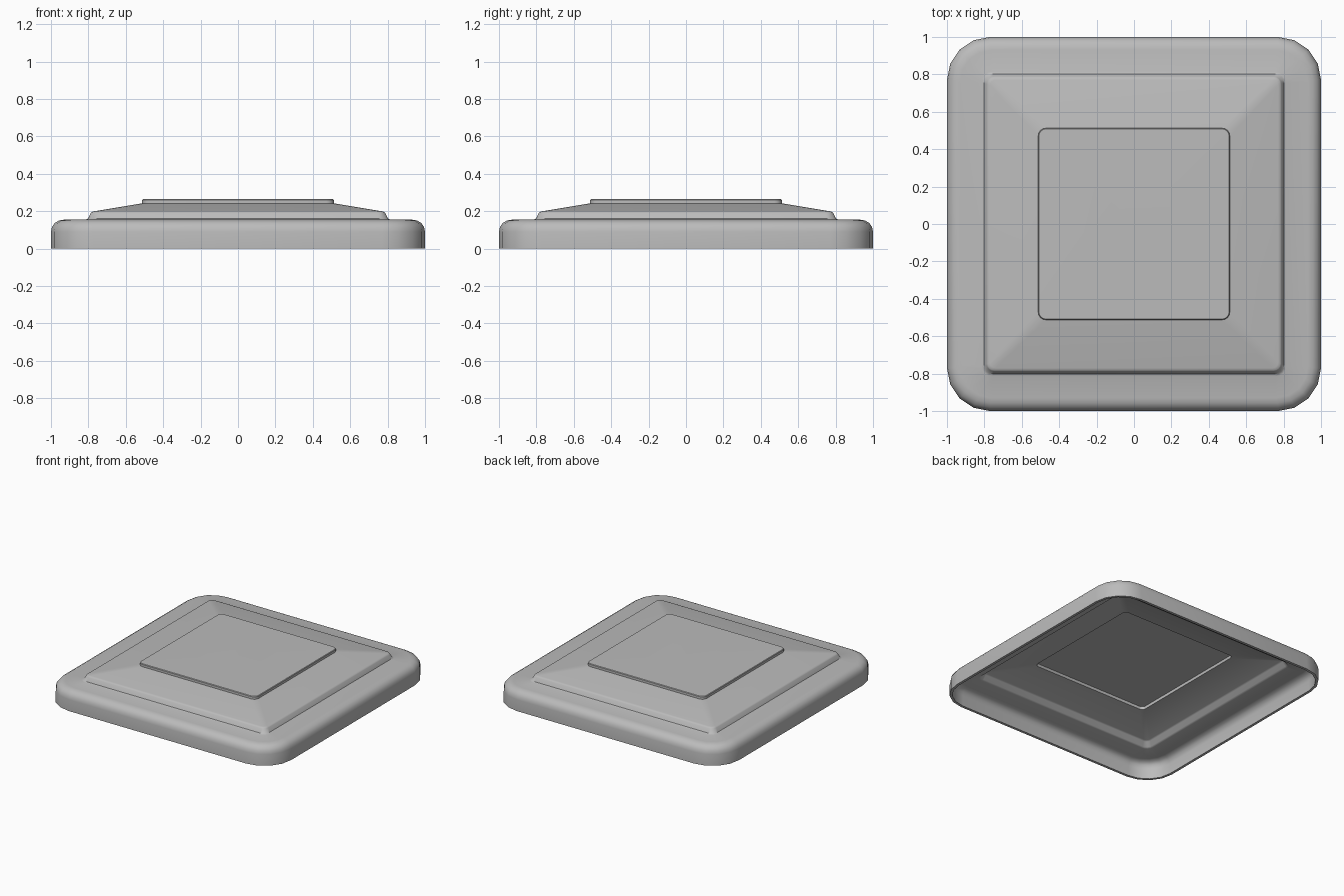
import bpy, bmesh, math

if "Cube" in bpy.data.objects:
    bpy.data.objects.remove(bpy.data.objects["Cube"])

grey = bpy.data.materials.new("plain_grey")
grey.diffuse_color = (0.5, 0.5, 0.5, 1)
grey.use_nodes = True
grey.node_tree.nodes["Principled BSDF"].inputs["Base Color"].default_value = grey.diffuse_color


def rounded_square(bm, half, z, radius, segs=4):
    """Ring of vertices for a square with rounded corners."""
    ring = []
    for corner in range(4):
        base = corner * math.pi / 2
        sx, sy = [(1, 1), (-1, 1), (-1, -1), (1, -1)][corner]
        for i in range(segs + 1):
            a = base + i / segs * math.pi / 2
            ring.append(bm.verts.new((sx * (half - radius) + radius * math.cos(a),
                                      sy * (half - radius) + radius * math.sin(a), z)))
    return ring


def loft(name, sections):
    """Skin a list of (half size, height, corner radius) and close both ends."""
    bm = bmesh.new()
    rings = [rounded_square(bm, *s) for s in sections]
    for a, b in zip(rings, rings[1:]):
        n = len(a)
        for i in range(n):
            j = (i + 1) % n
            bm.faces.new((a[i], a[j], b[j], b[i]))
    bm.faces.new(rings[-1])
    bm.faces.new(rings[0][::-1])
    bmesh.ops.recalc_face_normals(bm, faces=bm.faces)
    mesh = bpy.data.meshes.new(name)
    bm.to_mesh(mesh)
    bm.free()
    mesh.materials.append(grey)
    obj = bpy.data.objects.new(name, mesh)
    bpy.context.collection.objects.link(obj)
    bpy.ops.object.select_all(action='DESELECT')
    obj.select_set(True)
    bpy.context.view_layer.objects.active = obj
    bpy.ops.object.shade_smooth_by_angle(angle=math.radians(40))
    return obj


# Hollow cap: underside from the recessed centre out to the rim,
# then up the rounded skirt, over the step and slope to the raised panel
inner = [
    (0.50, 0.245, 0.03), (0.50, 0.222, 0.03),
    (0.755, 0.180, 0.03), (0.768, 0.174, 0.035), (0.785, 0.142, 0.045),
    (0.80, 0.135, 0.06), (0.925, 0.133, 0.16),
    (0.953, 0.126, 0.18), (0.973, 0.108, 0.20), (0.98, 0.08, 0.21),
    (0.98, 0.0, 0.21),
]
outer = [
    (1.0, 0.0, 0.23), (1.0, 0.09, 0.23),
    (0.995, 0.115, 0.225), (0.98, 0.137, 0.21), (0.957, 0.150, 0.19),
    (0.93, 0.155, 0.17), (0.815, 0.155, 0.06),
    (0.803, 0.160, 0.05), (0.788, 0.190, 0.04), (0.782, 0.196, 0.035),
    (0.77, 0.199, 0.03), (0.512, 0.242, 0.04),
    (0.512, 0.260, 0.04), (0.508, 0.264, 0.036),
    (0.20, 0.265, 0.01),
]
loft("post_cap", inner + outer)
